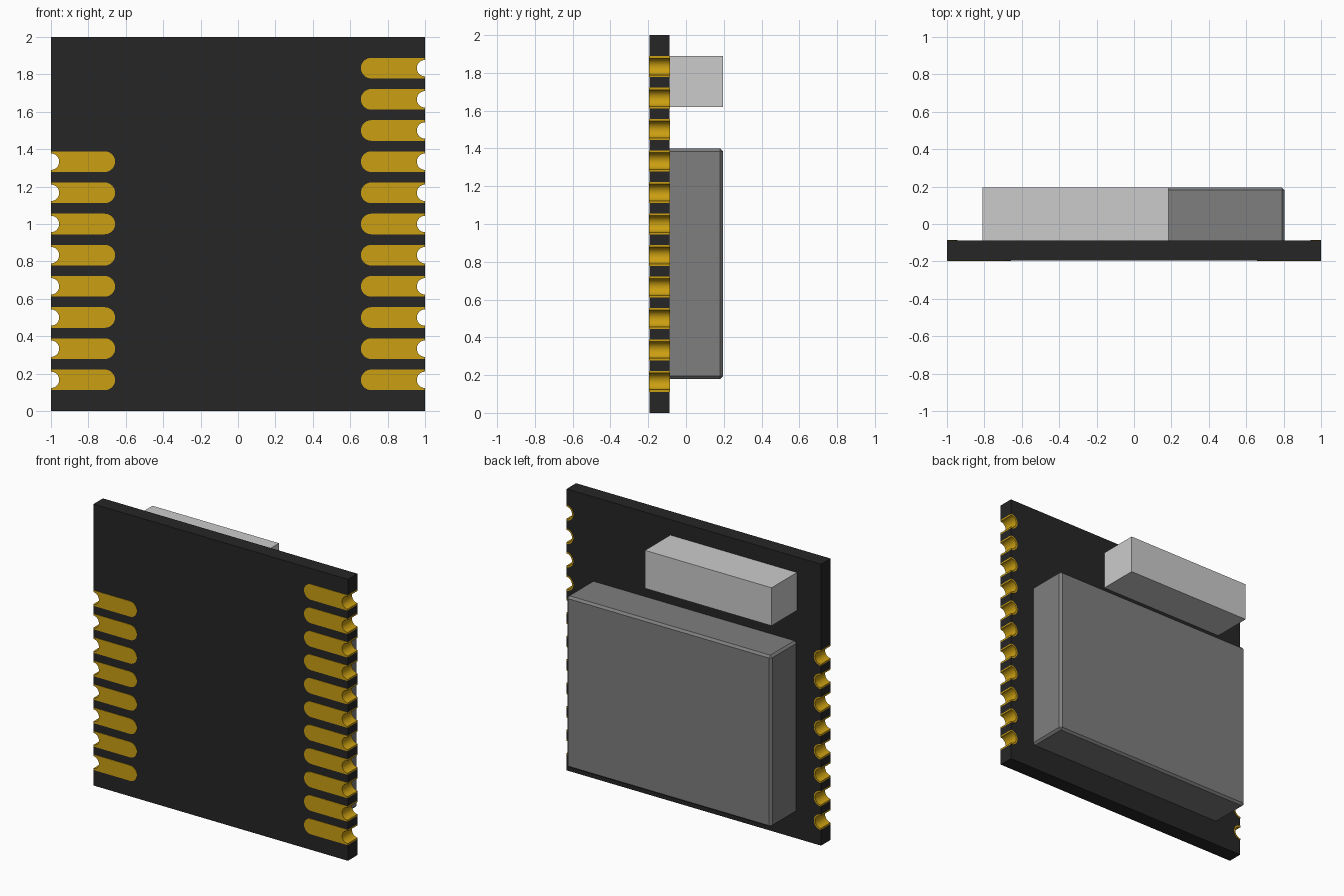
import bpy
import bmesh
from math import sin, cos, pi

default = bpy.data.objects.get("Cube")
if default:
    bpy.data.objects.remove(default)


def material(name, r, g, b, rough=0.6):
    m = bpy.data.materials.new(name)
    m.use_nodes = True
    m.diffuse_color = (r, g, b, 1)
    shader = m.node_tree.nodes["Principled BSDF"]
    shader.inputs["Base Color"].default_value = (r, g, b, 1)
    shader.inputs["Roughness"].default_value = rough
    return m


BLACK = material("board black", 0.019, 0.019, 0.019)
GOLD = material("contact gold", 0.6, 0.35, 0.006)
SHIELD_GREY = material("shield grey", 0.21, 0.21, 0.21)
PALE_GREY = material("antenna pale grey", 0.6, 0.6, 0.6)

FRONT, BACK = -0.194, -0.088     # board faces
PLATE = 0.003                    # contact plating thickness
PITCH = 1 / 6
PAD_R, HOLE_R, PAD_IN = 0.055, 0.044, 0.657
STEPS = 16


def arc(cx, cz, r, start, end):
    """Points of an arc in the XZ plane."""
    return [(cx + r * cos(start + (end - start) * i / STEPS),
             cz + r * sin(start + (end - start) * i / STEPS))
            for i in range(STEPS + 1)]


def finish(bm, name, mat):
    bmesh.ops.recalc_face_normals(bm, faces=bm.faces)
    mesh = bpy.data.meshes.new(name)
    bm.to_mesh(mesh)
    bm.free()
    mesh.materials.append(mat)
    obj = bpy.data.objects.new(name, mesh)
    bpy.context.collection.objects.link(obj)
    return obj


def extrude(bm, outline, y0, y1):
    """Closed XZ outline drawn out from y0 to y1."""
    face = bm.faces.new([bm.verts.new((x, y0, z)) for x, z in outline])
    out = bmesh.ops.extrude_face_region(bm, geom=[face])
    verts = [v for v in out["geom"] if isinstance(v, bmesh.types.BMVert)]
    bmesh.ops.translate(bm, verts=verts, vec=(0, y1 - y0, 0))


def box(name, x, y, z, mat):
    bm = bmesh.new()
    extrude(bm, [(x[0], z[0]), (x[1], z[0]), (x[1], z[1]), (x[0], z[1])], *y)
    return finish(bm, name, mat)


def smooth(obj):
    bpy.ops.object.select_all(action='DESELECT')
    obj.select_set(True)
    bpy.context.view_layer.objects.active = obj
    bpy.ops.object.shade_smooth_by_angle(angle=pi / 6)


rows = {1: [PITCH * k for k in range(1, 12)],
        -1: [PITCH * k for k in range(1, 9)]}

# Circuit board with half-round notches down both edges
outline = [(-1, 0), (1, 0)]
for z in rows[1]:
    outline += arc(1, z, PAD_R, 1.5 * pi, 0.5 * pi)
outline += [(1, 2), (-1, 2)]
for z in reversed(rows[-1]):
    outline += arc(-1, z, PAD_R, 0.5 * pi, -0.5 * pi)
bm = bmesh.new()
extrude(bm, outline, FRONT, BACK)
smooth(finish(bm, "circuit_board", BLACK))

# Contacts: a plated half-barrel in each notch and a rounded pad on the front
for side, name in ((1, "left_contacts"), (-1, "right_contacts")):
    bm = bmesh.new()
    for z in rows[side]:
        hole = arc(1, z, HOLE_R, 0.5 * pi, 1.5 * pi)
        ring = hole + arc(1, z, PAD_R, 1.5 * pi, 0.5 * pi)
        pad = hole + [(1, z - PAD_R)] + arc(
            PAD_IN + PAD_R, z, PAD_R, 1.5 * pi, 0.5 * pi) + [(1, z + PAD_R)]
        extrude(bm, [(side * x, h) for x, h in ring], FRONT, BACK + PLATE)
        extrude(bm, [(side * x, h) for x, h in pad], FRONT - PLATE, FRONT)
    smooth(finish(bm, name, GOLD))

# Shield can with narrow chamfered edges
can = box("shield_can", (-0.805, 0.805), (BACK - 0.02, 0.196), (0.18, 1.4),
          SHIELD_GREY)
bevel = can.modifiers.new("edge chamfer", 'BEVEL')
bevel.width = 0.015
bevel.segments = 1

# Chip antenna
box("chip_antenna", (-0.81, 0.185), (BACK, 0.196), (1.62, 1.89), PALE_GREY)
